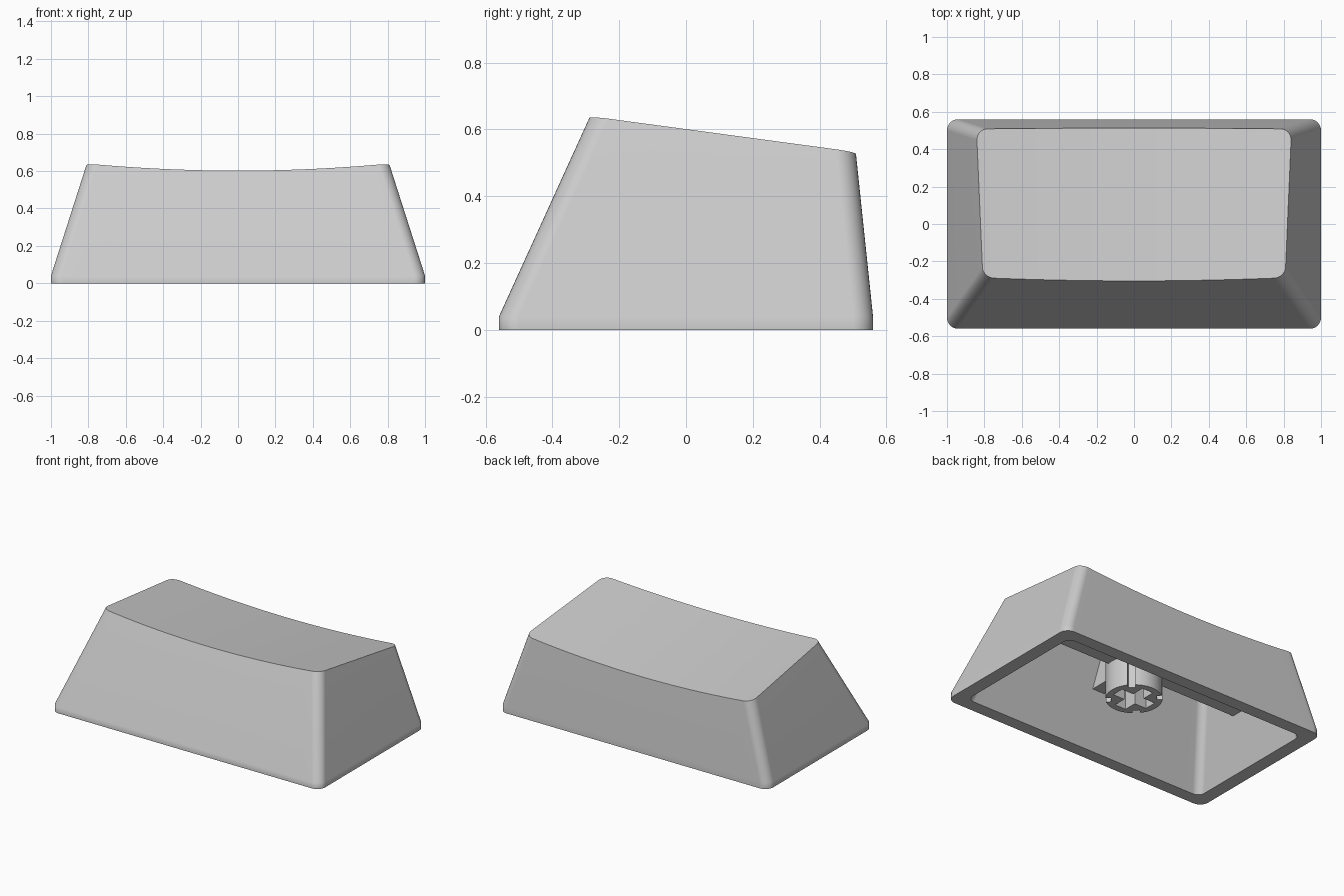
import bpy, bmesh, math
from mathutils import Vector

cube = bpy.data.objects.get("Cube")
if cube:
    bpy.data.objects.remove(cube, do_unlink=True)

GREY = (0.6, 0.6, 0.6, 1)
grey = bpy.data.materials.new("light_grey_plastic")
grey.use_nodes = True
grey.diffuse_color = GREY
grey.node_tree.nodes["Principled BSDF"].inputs["Base Color"].default_value = GREY

ARC, MID = 8, 24


def finish(obj, angle=30):
    obj.data.materials.clear()
    obj.data.materials.append(grey)
    bpy.ops.object.select_all(action='DESELECT')
    obj.select_set(True)
    bpy.context.view_layer.objects.active = obj
    bpy.ops.object.shade_smooth_by_angle(angle=math.radians(angle))
    mod = obj.modifiers.new("even_shading", 'WEIGHTED_NORMAL')
    mod.keep_sharp = True


def from_bmesh(name, bm):
    bmesh.ops.recalc_face_normals(bm, faces=bm.faces)
    mesh = bpy.data.meshes.new(name)
    bm.to_mesh(mesh)
    bm.free()
    obj = bpy.data.objects.new(name, mesh)
    bpy.context.collection.objects.link(obj)
    return obj


def half_outline(hx, edge, side, r, z):
    """Left-to-right half of a rounded rectangle; side is 1 for front, -1 for back."""
    left = []
    for k in range(ARC + 1):
        a = math.pi / 2 * k / ARC
        left.append(Vector((-hx + r - r * math.cos(a), edge + side * r * (1 - math.sin(a)), z)))
    w = hx - r
    mid = [Vector((-w + 2 * w * k / MID, edge, z)) for k in range(1, MID)]
    return left + mid + [Vector((-p.x, p.y, z)) for p in reversed(left)]


def outline(hx, front, back, r, z):
    return half_outline(hx, front, 1, r, z) + half_outline(hx, back, -1, r, z)[::-1]


def dish(p):
    """Height of the sloping, sideways-curved top."""
    return 0.6 - 0.139 * p.y - 0.04 * (1 - (p.x / 0.81) ** 2)


def wall_top(low, high, drop):
    """Slide each wall line up until it meets the dished surface."""
    ring = []
    for a, b in zip(low, high):
        t = 1.0
        for _ in range(12):
            t = (dish(a.lerp(b, t)) - drop - a.z) / (b.z - a.z)
        ring.append(a.lerp(b, t))
    return ring


# Hollow shell: outer walls, dished top, inner walls, ceiling and rim
bm = bmesh.new()
base = outline(1, -0.56, 0.56, 0.06, 0)
shoulder = outline(1, -0.56, 0.56, 0.06, 0.04)
crown = wall_top(shoulder, outline(0.808, -0.287, 0.497, 0.06, 0.64), 0)
inner_base = outline(0.91, -0.475, 0.475, 0.05, 0)
ceiling = wall_top(inner_base, outline(0.72, -0.2, 0.415, 0.05, 0.64), 0.09)
rings = [[bm.verts.new(p) for p in ring]
         for ring in (crown, shoulder, base, inner_base, ceiling)]
count = len(base)
for upper, lower in zip(rings, rings[1:]):
    for i in range(count):
        j = (i + 1) % count
        bm.faces.new((upper[i], upper[j], lower[j], lower[i]))
for ring in (rings[0], rings[-1]):
    for i in range(count // 2 - 1):
        bm.faces.new((ring[i], ring[i + 1], ring[-i - 2], ring[-i - 1]))
finish(from_bmesh("cap_shell", bm))


# Crossed ribs under the top
def rib(name, profile, width, along_x):
    bm = bmesh.new()
    sides = []
    for s in (-width / 2, width / 2):
        sides.append([bm.verts.new((u, s, z) if along_x else (s, u, z)) for u, z in profile])
    for side in sides:
        bm.faces.new(side)
    n = len(profile)
    for i in range(n):
        j = (i + 1) % n
        bm.faces.new((sides[0][i], sides[0][j], sides[1][j], sides[1][i]))
    finish(from_bmesh(name, bm))


rib("long_rib", [(-0.86, 0.33), (-0.79, 0.53), (0.79, 0.53), (0.86, 0.33)], 0.08, True)
rib("short_rib", [(-0.39, 0.33), (-0.29, 0.57), (0.46, 0.45), (0.47, 0.33)], 0.09, False)

# Round stem with a cross-shaped socket and four diagonal grooves
R, GROOVE, ARM, SLOT = 0.172, 0.14, 0.128, 0.041
outer, socket = [], []
half = math.asin(0.025 / R)
for q in range(4):
    start = math.pi / 2 * q - math.pi / 4
    outer.append((GROOVE, start + half))
    for k in range(13):
        outer.append((R, start + half + (math.pi / 2 - 2 * half) * k / 12))
    outer.append((GROOVE, start + math.pi / 2 - half))
    c, s = round(math.cos(math.pi / 2 * q)), round(math.sin(math.pi / 2 * q))
    for x, y in ((ARM, -SLOT), (ARM, SLOT), (SLOT, SLOT)):
        socket.append((x * c - y * s, x * s + y * c))
outer = [(r * math.cos(a), r * math.sin(a)) for r, a in outer]

curve = bpy.data.curves.new("stem", 'CURVE')
curve.dimensions = '2D'
curve.fill_mode = 'BOTH'
curve.extrude = 0.195
for path in (outer, socket):
    spline = curve.splines.new('POLY')
    spline.points.add(len(path) - 1)
    spline.use_cyclic_u = True
    for point, (x, y) in zip(spline.points, path):
        point.co = (x, y, 0, 1)
stem = bpy.data.objects.new("stem", curve)
stem.location.z = 0.325
bpy.context.collection.objects.link(stem)
bpy.ops.object.select_all(action='DESELECT')
stem.select_set(True)
bpy.context.view_layer.objects.active = stem
bpy.ops.object.convert(target='MESH')
finish(bpy.context.view_layer.objects.active)
